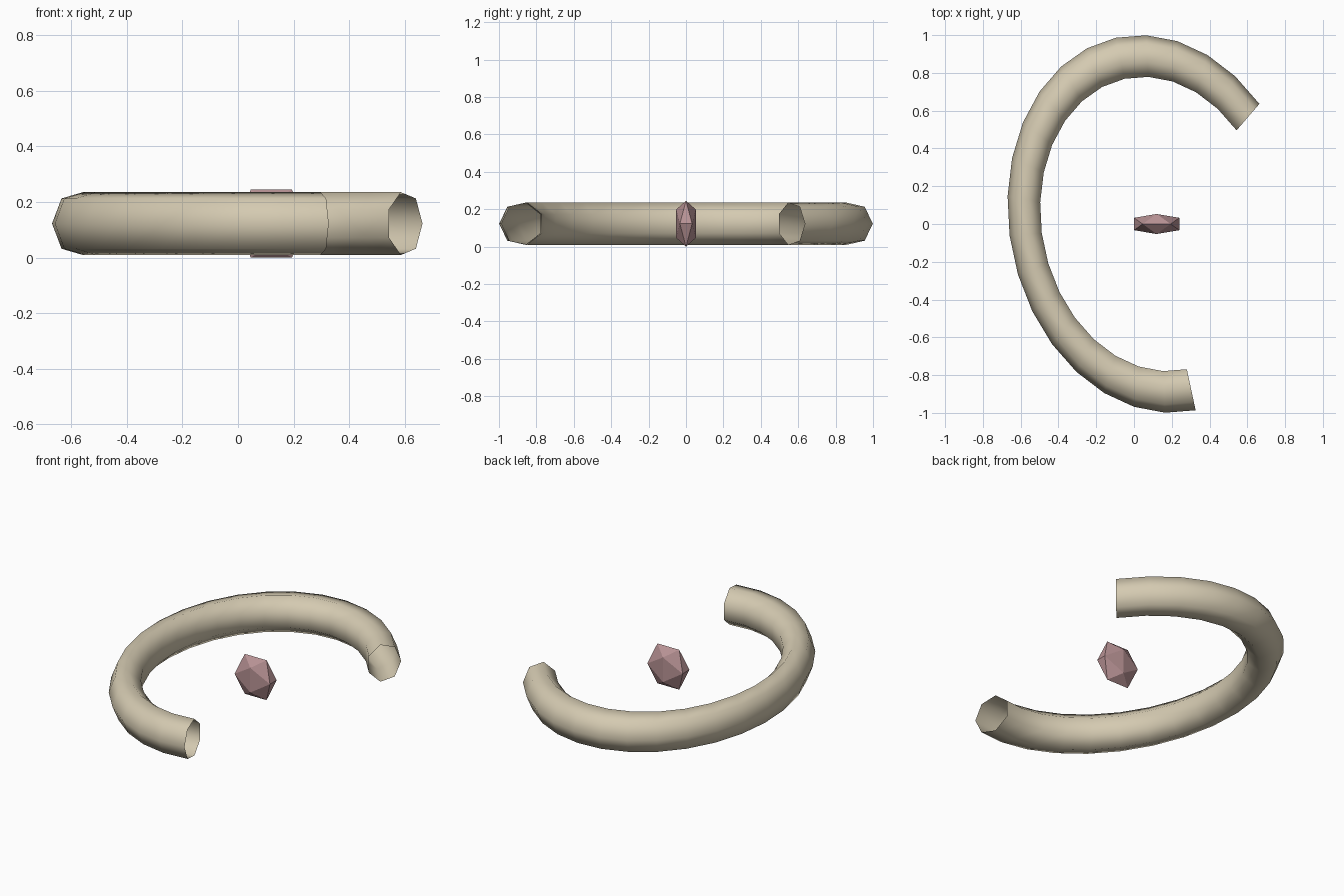
import bpy, bmesh
from math import sin, cos, radians, tau, sqrt

if "Cube" in bpy.data.objects:
    bpy.data.objects.remove(bpy.data.objects["Cube"])

MID_Z = 0.1225


def finish(name, bm, color, smooth):
    bmesh.ops.recalc_face_normals(bm, faces=bm.faces[:])
    mesh = bpy.data.meshes.new(name)
    bm.to_mesh(mesh)
    bm.free()
    for p in mesh.polygons:
        p.use_smooth = smooth
    mat = bpy.data.materials.new(name + "_color")
    mat.diffuse_color = (*color, 1)
    mat.use_nodes = True
    mat.node_tree.nodes["Principled BSDF"].inputs["Base Color"].default_value = mat.diffuse_color
    mesh.materials.append(mat)
    obj = bpy.data.objects.new(name, mesh)
    bpy.context.collection.objects.link(obj)
    return obj


# Open tube ring: seven-sided torus section, 240 degree sweep, squeezed and skewed in x
SIDES, STEPS = 7, 20
RING_R, TUBE_R = 0.884, 0.1158
bm = bmesh.new()
rings = []
for i in range(STEPS + 1):
    t = radians(39.5 + 12 * i)
    ring = []
    for j in range(SIDES):
        p = tau * j / SIDES
        d = RING_R + TUBE_R * cos(p)
        x = 0.115 + d * (0.7805 * cos(t) - 0.0837 * sin(t))
        ring.append(bm.verts.new((x, d * sin(t), MID_Z + TUBE_R * sin(p))))
    rings.append(ring)
for a, b in zip(rings, rings[1:]):
    for j in range(SIDES):
        k = (j + 1) % SIDES
        bm.faces.new((a[j], a[k], b[k], b[j]))
ring_obj = finish("open_ring", bm, (0.66, 0.59, 0.44), True)

# Flattened icosahedron gem, from three golden rectangles
phi = (1 + sqrt(5)) / 2
bm = bmesh.new()
for s in (-1, 1):
    for q in (-phi, phi):
        for v in ((s, 0, q), (0, q, s), (q, s, 0)):
            bm.verts.new((0.12 + v[0] * 0.12 / phi,
                          v[1] * 0.053 / phi,
                          MID_Z + v[2] * MID_Z / phi))
bmesh.ops.convex_hull(bm, input=bm.verts[:])
finish("center_gem", bm, (0.48, 0.29, 0.30), False)
